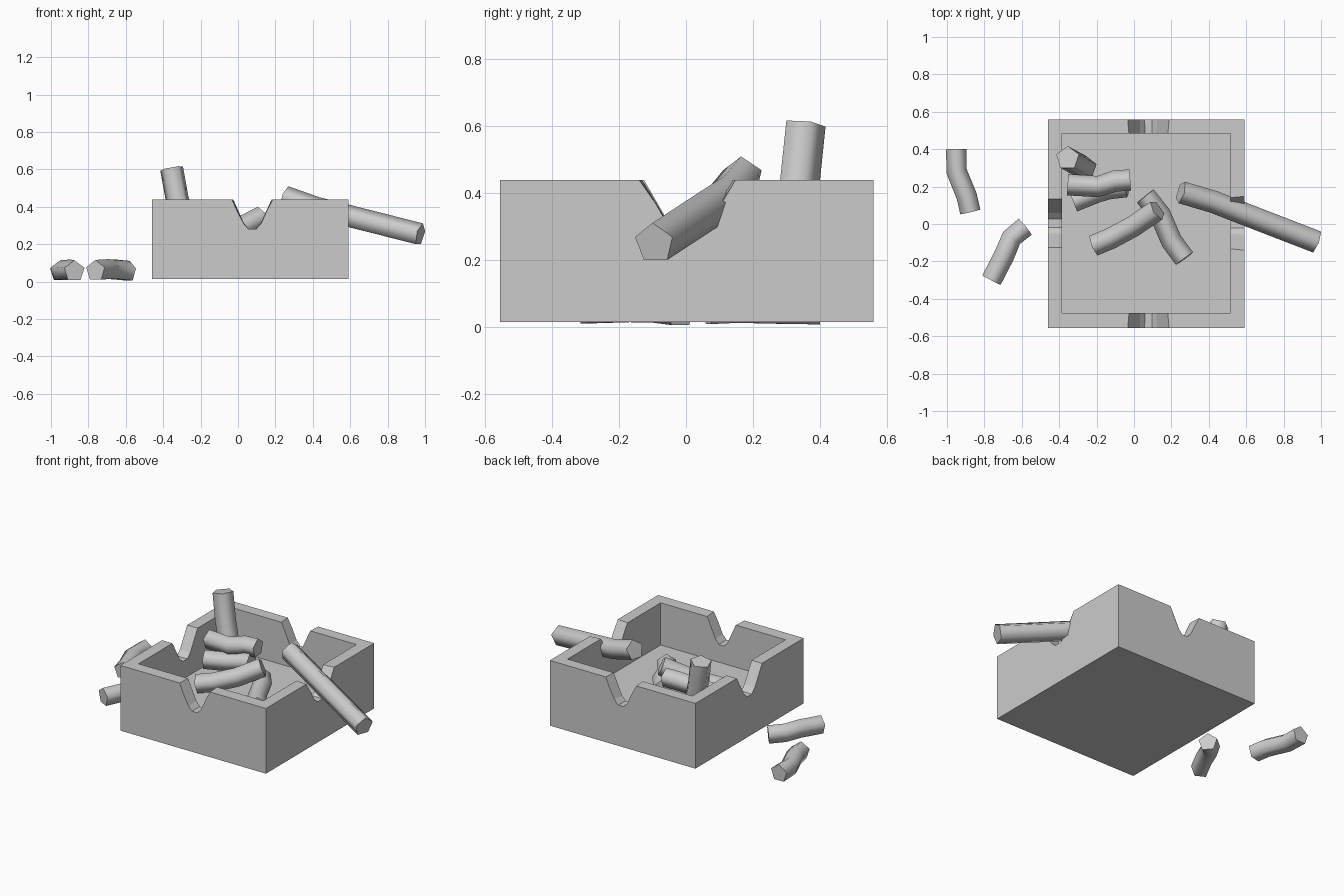
import bpy
import bmesh
from math import cos, sin, pi, radians
from mathutils import Vector

old = bpy.data.objects.get("Cube")
if old:
    bpy.data.objects.remove(old, do_unlink=True)

GREY = (0.6, 0.6, 0.6, 1.0)
grey = bpy.data.materials.new("plain_grey")
grey.use_nodes = True
grey.diffuse_color = GREY
bsdf = next(n for n in grey.node_tree.nodes if n.type == "BSDF_PRINCIPLED")
bsdf.inputs["Base Color"].default_value = GREY


def make_object(name, bm):
    bmesh.ops.recalc_face_normals(bm, faces=bm.faces[:])
    mesh = bpy.data.meshes.new(name)
    bm.to_mesh(mesh)
    bm.free()
    mesh.materials.append(grey)
    obj = bpy.data.objects.new(name, mesh)
    bpy.context.collection.objects.link(obj)
    return obj


def loft(rings, smooth=False):
    """Join rings of points into a closed solid with flat end caps."""
    bm = bmesh.new()
    loops = [[bm.verts.new(p) for p in ring] for ring in rings]
    count = len(loops[0])
    for a, b in zip(loops, loops[1:]):
        for i in range(count):
            j = (i + 1) % count
            bm.faces.new((a[i], a[j], b[j], b[i])).smooth = smooth
    for end in (loops[0], loops[-1]):
        cap = bm.faces.new(end)
        for edge in cap.edges:
            edge.smooth = False
    return bm


def box(name, x0, x1, y0, y1, z0, z1):
    rings = [[(x0, y0, z), (x1, y0, z), (x1, y1, z), (x0, y1, z)] for z in (z0, z1)]
    return make_object(name, loft(rings))


# Notch outline: side position as a fraction of half width, and height
NOTCH = [(-1.15, 0.47), (-1, 0.44), (-0.42, 0.31), (-0.18, 0.28),
         (0.18, 0.28), (0.42, 0.31), (1, 0.44), (1.15, 0.47)]


def notch_cutter(name, centre, half, along_x):
    """Rest groove through two opposite walls, narrower on the inside."""
    rings = []
    for d, scale in ((-0.7, 1.08), (-0.45, 0.9), (0.45, 0.9), (0.7, 1.08)):
        side = [(centre + u * half * scale, z) for u, z in NOTCH]
        rings.append([(d, s, z) if along_x else (s, d, z) for s, z in side])
    return make_object(name, loft(rings))


# Tray: square block, hollowed, with a rest notch in every wall
tray = box("tray", -0.46, 0.59, -0.555, 0.56, 0.015, 0.44)
cutters = [box("cavity_cutter", -0.385, 0.515, -0.475, 0.485, 0.165, 0.6),
           notch_cutter("front_back_cutter", 0.077, 0.113, False),
           notch_cutter("side_cutter", 0.004, 0.144, True)]
for cutter in cutters:
    cutter.hide_render = True
    mod = tray.modifiers.new("cut", "BOOLEAN")
    mod.operation = "DIFFERENCE"
    mod.solver = "EXACT"
    mod.object = cutter
bpy.context.view_layer.update()
cut_mesh = bpy.data.meshes.new_from_object(
    tray.evaluated_get(bpy.context.evaluated_depsgraph_get()))
tray.modifiers.clear()
tray.data = cut_mesh
for cutter in cutters:
    bpy.data.objects.remove(cutter, do_unlink=True)


def stick(name, path, radius=0.06, up=(0, 0, 1), sides=5):
    """Five-sided bent tube along a path."""
    pts = [Vector(p) for p in path]
    rings = []
    for i, p in enumerate(pts):
        tangent = (pts[min(i + 1, len(pts) - 1)] - pts[max(i - 1, 0)]).normalized()
        side = tangent.cross(Vector(up)).normalized()
        top = side.cross(tangent)
        angles = [pi / 2 + 2 * pi * k / sides for k in range(sides)]
        rings.append([p + radius * (cos(a) * side + sin(a) * top) for a in angles])
    return make_object(name, loft(rings, smooth=True))


# Long stick resting in the side notch
stick("long_stick", [(0.25, 0.17, 0.45), (0.42, 0.12, 0.39),
                     (0.6, 0.05, 0.345), (0.975, -0.095, 0.25)], 0.063)

# Stubs piled inside the tray
stick("upright_stub", [(-0.355, 0.352, 0.605), (-0.325, 0.335, 0.44),
                       (-0.26, 0.3, 0.23)], 0.065, up=(0, 1, 0))
stick("upper_stub", [(-0.355, 0.21, 0.35), (-0.19, 0.2, 0.35),
                     (-0.1, 0.23, 0.37), (-0.02, 0.235, 0.37)])
stick("lower_stub", [(-0.325, 0.12, 0.26), (-0.2, 0.17, 0.26),
                     (-0.13, 0.19, 0.27), (-0.04, 0.2, 0.285)])
stick("leaning_stub", [(-0.215, -0.115, 0.22), (-0.12, -0.075, 0.24),
                       (0, -0.01, 0.28), (0.125, 0.075, 0.345)])
stick("floor_stub", [(0.06, 0.15, 0.24), (0.14, 0.05, 0.235),
                     (0.2, -0.09, 0.22), (0.27, -0.185, 0.225)])

# Stubs lying on the ground beside the tray
stick("far_ground_stub", [(-0.95, 0.4, 0.055), (-0.948, 0.28, 0.057),
                          (-0.895, 0.15, 0.06), (-0.875, 0.065, 0.056)], 0.058)
stick("near_ground_stub", [(-0.582, -0.015, 0.053), (-0.655, -0.075, 0.06),
                           (-0.695, -0.17, 0.062), (-0.762, -0.3, 0.058)], 0.058)
